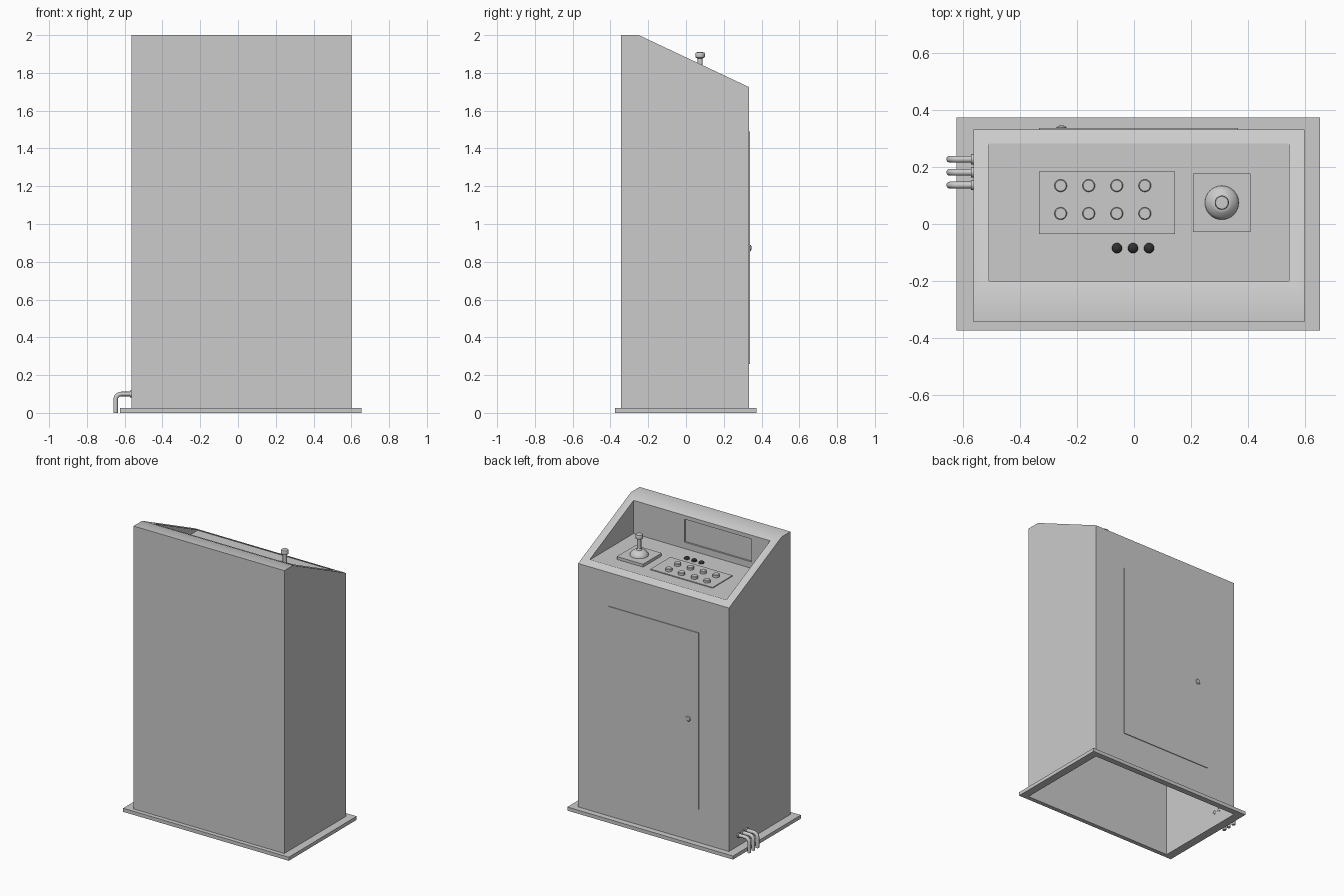
import bpy, bmesh, math
from mathutils import Vector

if "Cube" in bpy.data.objects:
    bpy.data.objects.remove(bpy.data.objects["Cube"])

X0, X1, Y0, Y1 = -0.565, 0.60, -0.345, 0.333
FLOOR = 1.745


def finish(name, bm, smooth=True):
    mesh = bpy.data.meshes.new(name)
    bm.to_mesh(mesh)
    bm.free()
    ob = bpy.data.objects.new(name, mesh)
    bpy.context.collection.objects.link(ob)
    if smooth:
        bpy.ops.object.select_all(action='DESELECT')
        ob.select_set(True)
        bpy.context.view_layer.objects.active = ob
        bpy.ops.object.shade_smooth_by_angle()
    return ob


def box(name, lo, hi):
    bm = bmesh.new()
    bmesh.ops.create_cube(bm, size=1)
    lo, hi = Vector(lo), Vector(hi)
    for v in bm.verts:
        v.co = Vector([(lo[i] + hi[i]) / 2 + v.co[i] * (hi[i] - lo[i]) for i in range(3)])
    return finish(name, bm)


def lathe(name, profile, loc, rot=(0, 0, 0), steps=32):
    # profile of (radius, height) spun around local z
    bm = bmesh.new()
    vs = [bm.verts.new((r, 0, z)) for r, z in profile]
    es = [bm.edges.new(p) for p in zip(vs, vs[1:])]
    bmesh.ops.spin(bm, geom=vs + es, axis=(0, 0, 1), cent=(0, 0, 0),
                   angle=math.tau, steps=steps)
    bmesh.ops.remove_doubles(bm, verts=bm.verts, dist=1e-5)
    bmesh.ops.recalc_face_normals(bm, faces=bm.faces)
    ob = finish(name, bm)
    ob.location, ob.rotation_euler = loc, rot
    return ob


def inset(bm, face, thickness):
    bmesh.ops.inset_region(bm, faces=[face], thickness=thickness, use_even_offset=True)
    bm.normal_update()


# cabinet shell: side profile extruded, open underneath
bm = bmesh.new()
profile = [(Y0, 0.025), (Y1, 0.025), (Y1, 1.725), (-0.25, 2.0), (Y0, 2.0)]
side = bm.faces.new([bm.verts.new((X0, y, z)) for y, z in profile])
ext = bmesh.ops.extrude_face_region(bm, geom=[side], use_keep_orig=True)["geom"]
bmesh.ops.translate(bm, vec=(X1 - X0, 0, 0),
                    verts=[g for g in ext if isinstance(g, bmesh.types.BMVert)])
bmesh.ops.recalc_face_normals(bm, faces=bm.faces)
bmesh.ops.delete(bm, geom=[f for f in bm.faces if f.normal.z < -0.9], context='FACES')

# control well sunk into the sloping top
slope = next(f for f in bm.faces if f.normal.z > 0.1 and f.normal.y > 0.1)
inset(bm, slope, 0.055)
inset(bm, slope, 0)
for v in slope.verts:
    v.co.z = FLOOR
bm.normal_update()

# shallow screen recess in the rear wall of the well
wall = next(f for f in bm.faces if all(abs(v.co.y + 0.2) < 0.01 for v in f.verts))
mid = wall.calc_center_median()
inset(bm, wall, 0.02)
for v in wall.verts:
    v.co.x = 0.153 if v.co.x > mid.x else -0.364
    v.co.z = 1.95 if v.co.z > mid.z else 1.79
inset(bm, wall, 0)
for v in wall.verts:
    v.co.y -= 0.012
finish("cabinet", bm)

# base frame: flat ring with a full-size opening
bm = bmesh.new()


def ring(xa, xb, ya, yb, z):
    return [bm.verts.new(p) for p in ((xa, ya, z), (xb, ya, z), (xb, yb, z), (xa, yb, z))]


loops = [ring(-0.625, 0.655, -0.375, 0.374, 0), ring(-0.625, 0.655, -0.375, 0.374, 0.025),
         ring(X0, X1, Y0, Y1, 0.025), ring(X0, X1, Y0, Y1, 0)]
for a, b in zip(loops, loops[1:] + loops[:1]):
    for i in range(4):
        j = (i + 1) % 4
        bm.faces.new((a[i], a[j], b[j], b[i]))
bmesh.ops.recalc_face_normals(bm, faces=bm.faces)
finish("base_frame", bm)

# door and its round knob
box("door", (-0.335, Y1 - 0.005, 0.26), (0.365, Y1 + 0.005, 1.49))
lathe("door_knob", [(0.016, 0), (0.018, 0.005), (0.014, 0.010), (0, 0.012)],
      (-0.255, Y1 + 0.002, 0.872), (-math.pi / 2, 0, 0), 20)

# button panel with two rows of buttons
box("button_panel", (-0.335, -0.035, FLOOR - 0.005), (0.145, 0.185, FLOOR + 0.006))
for row, y in enumerate((0.037, 0.135)):
    for col in range(4):
        lathe(f"button_{row}_{col}", [(0.022, 0), (0.022, 0.016), (0.019, 0.019), (0, 0.019)],
              (-0.258 + col * 0.0987, y, FLOOR + 0.005), steps=24)

# three dark indicator lamps
dark = bpy.data.materials.new("dark_lamp")
dark.diffuse_color = (0.03, 0.03, 0.03, 1)
dark.use_nodes = True
dark.node_tree.nodes["Principled BSDF"].inputs["Base Color"].default_value = dark.diffuse_color
for i in range(3):
    lamp = lathe(f"lamp_{i}", [(0.018, 0), (0.016, 0.008), (0.010, 0.014), (0, 0.017)],
                 (-0.06 + i * 0.0565, -0.085, FLOOR), steps=24)
    lamp.data.materials.append(dark)

# joystick: plate, domed boot, shaft and cap
box("joystick_plate", (0.207, -0.028, FLOOR - 0.005), (0.410, 0.178, FLOOR + 0.02))
lathe("joystick", [(0.060, 0), (0.058, 0.010), (0.050, 0.022), (0.036, 0.032), (0.030, 0.036),
                   (0.018, 0.037), (0.013, 0.045), (0.013, 0.112), (0.023, 0.117),
                   (0.025, 0.122), (0.025, 0.138), (0.022, 0.145), (0, 0.146)],
      (0.309, 0.075, FLOOR + 0.019))

# three cable conduits bending down to the ground, each with a flange
for i, y in enumerate((0.137, 0.182, 0.228)):
    bm = bmesh.new()
    path = [(X0 + 0.002, 0.1, 0)]
    for k in range(7):
        a = math.pi / 2 * k / 6
        path.append((-0.618 - 0.03 * math.sin(a), 0.07 + 0.03 * math.cos(a), a))
    path.append((-0.648, 0, math.pi / 2))
    rings = []
    for px, pz, a in path:
        rings.append([bm.verts.new((px - 0.012 * math.cos(t) * math.sin(-a), y + 0.012 * math.sin(t),
                                    pz + 0.012 * math.cos(t) * math.cos(a)))
                      for t in (math.tau * n / 16 for n in range(16))])
        if a:
            # keep each ring perpendicular to the bend
            for n, v in enumerate(rings[-1]):
                c = 0.012 * math.cos(math.tau * n / 16)
                v.co.x, v.co.z = px - c * math.sin(a), pz + c * math.cos(a)
    for a, b in zip(rings, rings[1:]):
        for n in range(16):
            m = (n + 1) % 16
            bm.faces.new((a[n], a[m], b[m], b[n]))
    bm.faces.new(rings[-1])
    bmesh.ops.recalc_face_normals(bm, faces=bm.faces)
    finish(f"conduit_{i}", bm)
    lathe(f"conduit_flange_{i}", [(0, 0), (0.018, 0), (0.018, 0.008), (0, 0.008)],
          (X0, y, 0.1), (0, -math.pi / 2, 0), 20)
